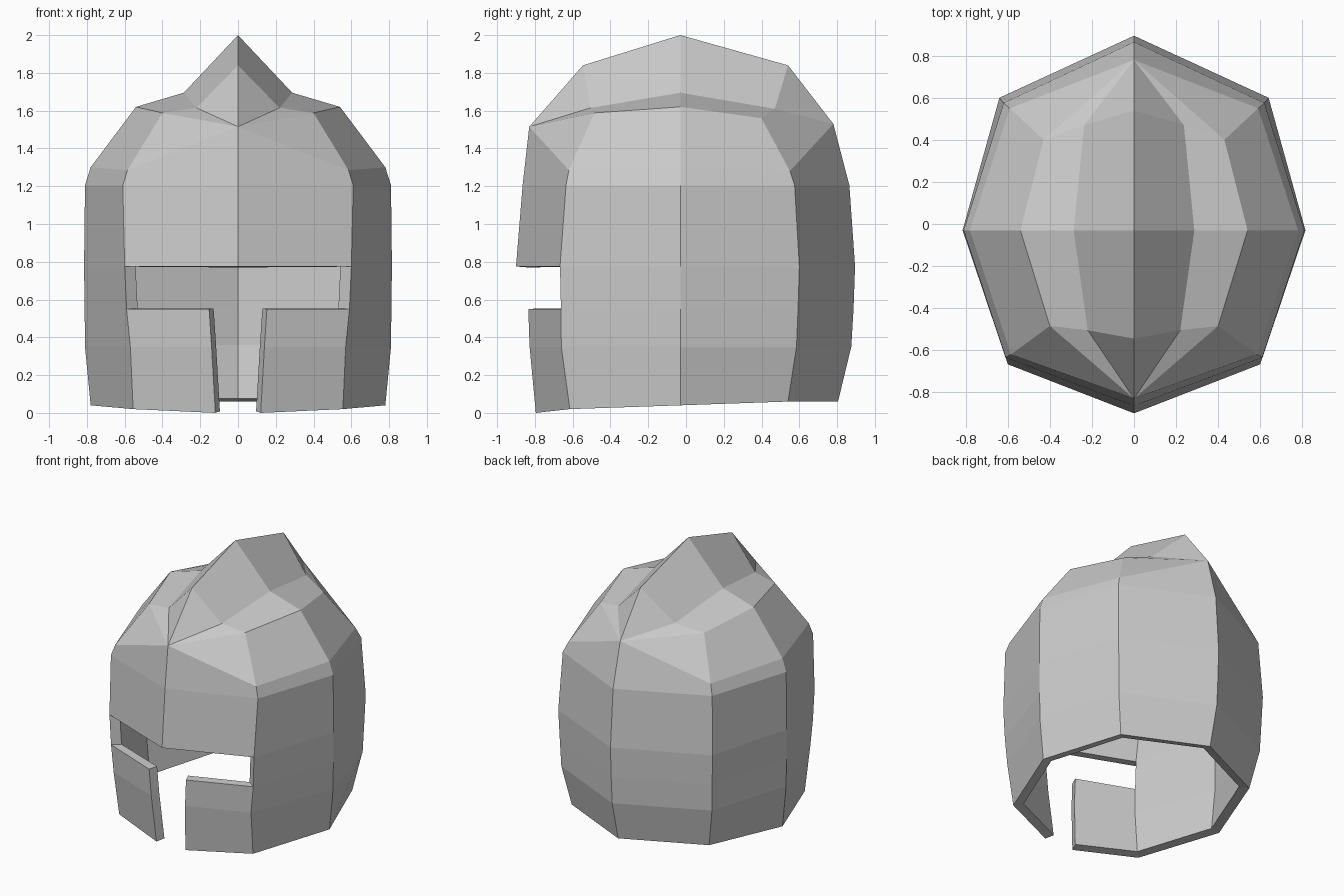
import bpy, bmesh

if "Cube" in bpy.data.objects:
    bpy.data.objects.remove(bpy.data.objects["Cube"])

# Half-rings from bottom to top, each running front -> corner -> side -> rear corner -> back
def ring(z, fx, fy, cx, cy, sx, rx, ry, by):
    zs = z if isinstance(z, tuple) else (z,) * 5
    pts = [(fx, fy), (cx, cy), (sx, -0.03), (rx, ry), (0, by)]
    return [(x, y, h) for (x, y), h in zip(pts, zs)]

front_tip, back_tip = (0, -0.83, 1.515), (0, 0.78, 1.53)

def crown(a, b, c):
    return [front_tip, a, b, c, back_tip]

rings = [
    # wall
    ring((0, 0.02, 0.04, 0.06, 0.06), 0.12, -0.795, 0.555, -0.615, 0.78, 0.57, 0.54, 0.805),
    ring(0.35, 0.14, -0.828, 0.57, -0.66, 0.81, 0.625, 0.585, 0.875),
    ring(0.55, 0.153, -0.835, 0.59, -0.662, 0.812, 0.632, 0.593, 0.887),
    ring(0.775, 0, -0.90, 0.60, -0.667, 0.815, 0.64, 0.60, 0.895),
    ring(1.205, 0, -0.865, 0.61, -0.635, 0.81, 0.62, 0.575, 0.865),
    # shoulder, crown and ridge, all meeting at the two tips
    crown((0.585, -0.62, 1.285), (0.78, -0.03, 1.30), (0.59, 0.55, 1.28)),
    crown((0.40, -0.485, 1.588), (0.54, -0.03, 1.62), (0.43, 0.40, 1.56)),
    crown((0.22, -0.505, 1.615), (0.287, -0.03, 1.695), (0.237, 0.47, 1.61)),
    crown((0, -0.545, 1.84), (0, -0.03, 2.0), (0, 0.54, 1.84)),
]

bm = bmesh.new()
verts = {}

def vert(p):
    if p not in verts:
        verts[p] = bm.verts.new(p)
    return verts[p]

for r, (low, high) in enumerate(zip(rings, rings[1:])):
    for c in range(4):
        if r == 2 and c == 0:      # eye slot
            continue
        quad = [low[c], low[c + 1], high[c + 1], high[c]]
        bm.faces.new([vert(p) for p in dict.fromkeys(quad)])

mesh = bpy.data.meshes.new("helmet_shell")
bm.to_mesh(mesh)
bm.free()
shell = bpy.data.objects.new("helmet_shell", mesh)
bpy.context.collection.objects.link(shell)

# Other half and wall thickness
mirror = shell.modifiers.new("mirror", 'MIRROR')
mirror.use_axis[0] = True
mirror.merge_threshold = 0.001
solid = shell.modifiers.new("thickness", 'SOLIDIFY')
solid.thickness = 0.065
solid.offset = -1
solid.use_even_offset = True

grey = bpy.data.materials.new("steel grey")
grey.diffuse_color = (0.6, 0.6, 0.6, 1)
grey.use_nodes = True
grey.node_tree.nodes["Principled BSDF"].inputs["Base Color"].default_value = grey.diffuse_color
mesh.materials.append(grey)
